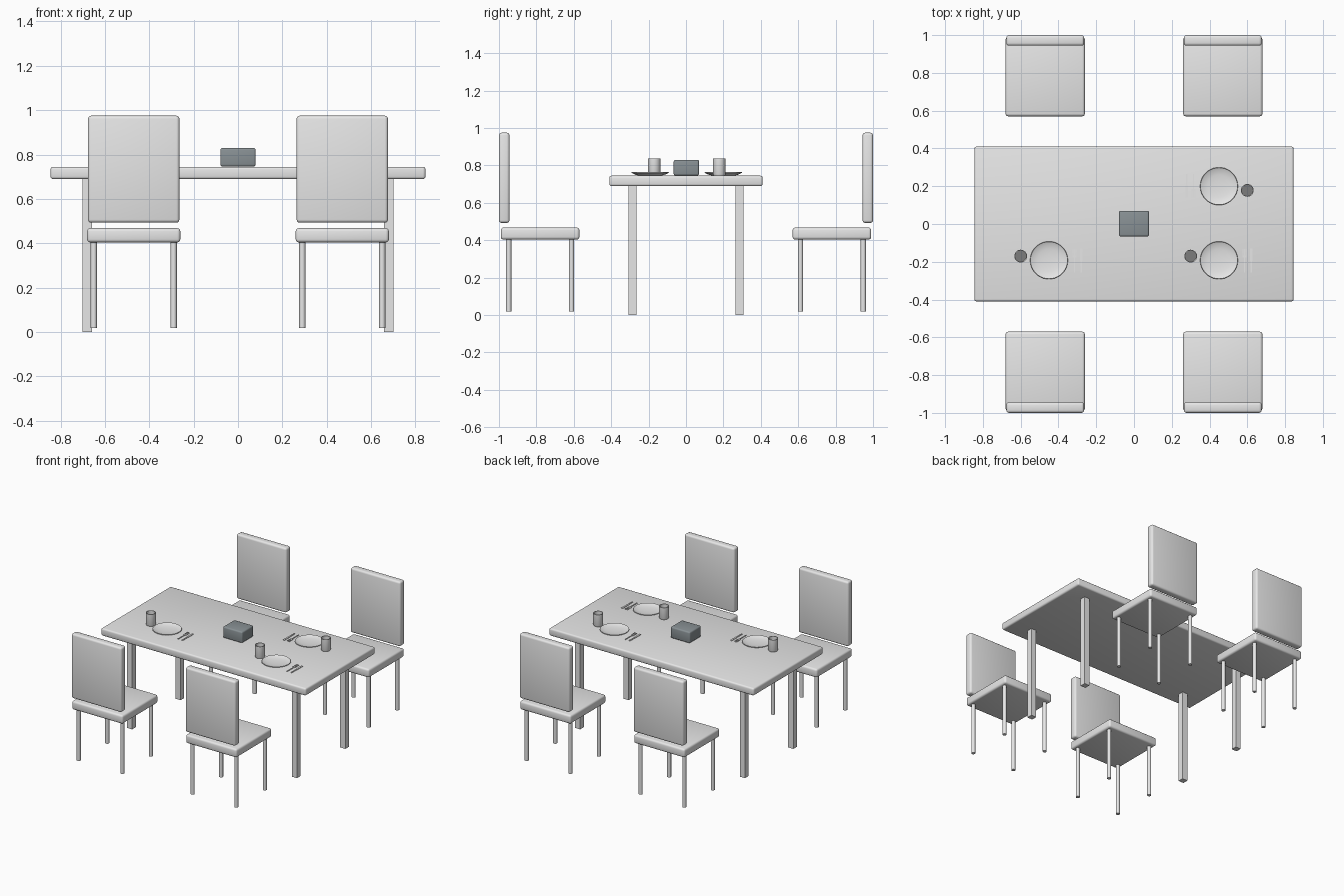
import bpy
import bmesh
import math
from mathutils import Matrix, Vector

if "Cube" in bpy.data.objects:
    bpy.data.objects.remove(bpy.data.objects["Cube"], do_unlink=True)


def material(name, rgb):
    m = bpy.data.materials.new(name)
    m.use_nodes = True
    m.diffuse_color = (*rgb, 1)
    m.node_tree.nodes["Principled BSDF"].inputs["Base Color"].default_value = (*rgb, 1)
    return m


LIGHT = material("light grey", (0.8, 0.8, 0.8))
SLATE = material("slate grey", (0.25, 0.284, 0.30))
DARK = material("dark grey", (0.2, 0.2, 0.2))


def finish(bm, name, mat, smooth=True):
    bmesh.ops.recalc_face_normals(bm, faces=bm.faces)
    mesh = bpy.data.meshes.new(name)
    bm.to_mesh(mesh)
    bm.free()
    mesh.materials.append(mat)
    obj = bpy.data.objects.new(name, mesh)
    bpy.context.collection.objects.link(obj)
    if smooth:
        bpy.ops.object.select_all(action='DESELECT')
        obj.select_set(True)
        bpy.context.view_layer.objects.active = obj
        bpy.ops.object.shade_smooth_by_angle(angle=math.radians(40))
    return obj


def box(name, centre, size, mat, bevel=0.0):
    bm = bmesh.new()
    bmesh.ops.create_cube(bm, size=1)
    bmesh.ops.scale(bm, vec=size, verts=bm.verts)
    bmesh.ops.translate(bm, vec=centre, verts=bm.verts)
    if bevel:
        bmesh.ops.bevel(bm, geom=bm.edges[:], offset=bevel, segments=3,
                        profile=0.5, affect='EDGES')
    return finish(bm, name, mat, bool(bevel))


def lathe(name, centre, profile, mat, steps=32):
    bm = bmesh.new()
    verts = [bm.verts.new((r, 0, z)) for r, z in profile]
    edges = [bm.edges.new(pair) for pair in zip(verts, verts[1:])]
    bmesh.ops.spin(bm, geom=verts + edges, cent=(0, 0, 0), axis=(0, 0, 1),
                   angle=math.tau, steps=steps)
    bmesh.ops.remove_doubles(bm, verts=bm.verts, dist=1e-5)
    bmesh.ops.translate(bm, vec=centre, verts=bm.verts)
    return finish(bm, name, mat)


# Table
TOP = 0.745
box("table_top", (0, 0, 0.717), (1.69, 0.82, 0.056), LIGHT, 0.012)
for sx in (-1, 1):
    for sy in (-1, 1):
        box("table_leg", (sx * 0.68, sy * 0.285, 0.347), (0.043, 0.043, 0.694), LIGHT)

# Centrepiece box
box("centre_box", (0, 0.002, 0.788), (0.16, 0.136, 0.084), SLATE, 0.01)

# Chairs: padded seat, floating backrest, four round legs
for sx in (-1, 1):
    for sy in (-1, 1):
        cx, cy = sx * 0.47, sy * 0.78
        box("chair_seat", (cx, cy, 0.436), (0.42, 0.42, 0.064), LIGHT, 0.014)
        box("chair_back", (cx, sy * 0.972, 0.734), (0.412, 0.056, 0.482), LIGHT, 0.014)
        for dx in (-0.18, 0.18):
            for dy in (-0.168, 0.168):
                lathe("chair_leg", (cx + dx, cy + dy, 0),
                      [(0, 0.018), (0.014, 0.018), (0.014, 0.41), (0, 0.41)], LIGHT, 16)

PLATE = [(0, 0), (0.055, 0), (0.08, 0.006), (0.1, 0.016), (0.098, 0.019),
         (0.085, 0.013), (0.06, 0.008), (0.03, 0.006), (0, 0.005)]
CUP = [(0, 0), (0.03, 0), (0.034, 0.01), (0.034, 0.091), (0.029, 0.091),
       (0.029, 0.02), (0, 0.02)]


def cutlery(name, place, dx, pieces):
    # Each piece is (x offset, y offset, width, length)
    bm = bmesh.new()
    for x, y, w, l in pieces:
        shape = Matrix.Translation((dx + x, y, 0.002)) @ Matrix.Diagonal((w, l, 0.005, 1))
        bmesh.ops.create_cube(bm, size=1, matrix=place @ shape)
    finish(bm, name, LIGHT, False)


FORK = [(0, -0.025, 0.006, 0.08), (0, 0.02, 0.02, 0.012)]
FORK += [(x, 0.042, 0.004, 0.034) for x in (-0.008, 0, 0.008)]
KNIFE = [(0, -0.035, 0.009, 0.06), (0, 0.028, 0.013, 0.066)]

# Place settings: the far one is turned to face the other side
for x, y, turn in ((-0.45, -0.192, 0), (0.45, -0.192, 0), (0.45, 0.2, math.pi)):
    place = Matrix.Translation((x, y, TOP)) @ Matrix.Rotation(turn, 4, 'Z')
    lathe("plate", place.translation, PLATE, LIGHT, 40)
    cup_at = place @ Vector((-0.15, 0.022, 0))
    cup = lathe("cup", cup_at, CUP, LIGHT, 24)
    cup.data.materials.append(DARK)
    for face in cup.data.polygons:
        if abs(face.center.z - TOP - 0.02) < 0.002 and face.normal.z > 0.9:
            face.material_index = 1
    cutlery("fork", place, 0.135, FORK)
    cutlery("knife", place, 0.17, KNIFE)
